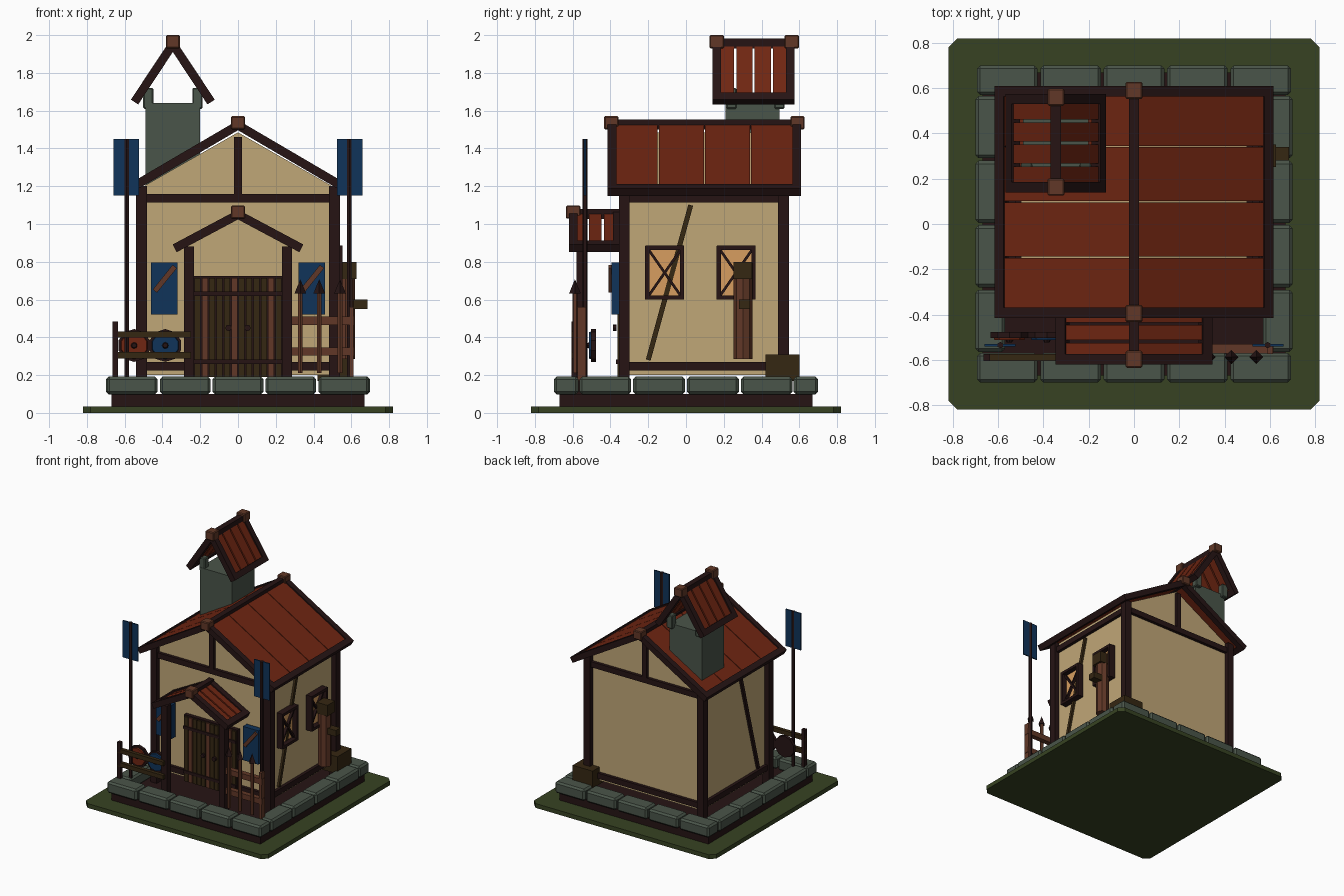
import bpy, bmesh, math
from mathutils import Vector, Matrix

if "Cube" in bpy.data.objects:
    bpy.data.objects.remove(bpy.data.objects["Cube"])


def mat(name, r, g, b):
    m = bpy.data.materials.new(name)
    m.diffuse_color = (r, g, b, 1)
    m.use_nodes = True
    m.node_tree.nodes["Principled BSDF"].inputs["Base Color"].default_value = m.diffuse_color
    return m


TAN = mat("plaster tan", 0.53, 0.385, 0.185)
DARK = mat("dark timber", 0.019, 0.007, 0.007)
RED = mat("roof red", 0.16, 0.019, 0.006)
STONE = mat("grey stone", 0.068, 0.09, 0.067)
GREEN = mat("grass green", 0.038, 0.055, 0.016)
BLUE = mat("banner blue", 0.005, 0.033, 0.10)
GLOW = mat("window amber", 0.68, 0.34, 0.115)
BROWN = mat("warm brown", 0.12, 0.039, 0.02)
OLIVE = mat("olive brown", 0.036, 0.02, 0.006)


def finish(name, bm, m, bevel=0):
    bmesh.ops.recalc_face_normals(bm, faces=bm.faces)
    me = bpy.data.meshes.new(name)
    bm.to_mesh(me)
    bm.free()
    me.materials.append(m)
    ob = bpy.data.objects.new(name, me)
    bpy.context.collection.objects.link(ob)
    if bevel:
        md = ob.modifiers.new("bevel", 'BEVEL')
        md.width = bevel
        md.segments = 1
    return ob


def box(name, m, x0, x1, y0, y1, z0, z1, bevel=0):
    bm = bmesh.new()
    bmesh.ops.create_cube(bm, size=1, matrix=Matrix.LocRotScale(
        ((x0 + x1) / 2, (y0 + y1) / 2, (z0 + z1) / 2), None, (x1 - x0, y1 - y0, z1 - z0)))
    return finish(name, bm, m, bevel)


def beam(name, m, p, q, side, w, h):
    """Box from p to q, w wide along the side axis and h thick across it."""
    p, q, s = Vector(p), Vector(q), Vector(side)
    d = (q - p).normalized()
    t = d.cross(s)
    rot = Matrix((d, s, t)).transposed().to_4x4()
    bm = bmesh.new()
    bmesh.ops.create_cube(bm, size=1, matrix=Matrix.Translation((p + q) / 2) @ rot
                          @ Matrix.Diagonal(((q - p).length, w, h, 1)))
    return finish(name, bm, m)


def cone(name, m, loc, r1, r2, depth, n, axis='Z'):
    rot = Matrix.Rotation(math.pi / 2, 4, 'X') if axis == 'Y' else Matrix()
    bm = bmesh.new()
    bmesh.ops.create_cone(bm, cap_ends=True, segments=n, radius1=r1, radius2=r2, depth=depth,
                          matrix=Matrix.Translation(loc) @ rot)
    return finish(name, bm, m)


def prism(name, m, pts, y0, y1):
    bm = bmesh.new()
    f = bm.faces.new([bm.verts.new((x, y0, z)) for x, z in pts])
    ext = bmesh.ops.extrude_face_region(bm, geom=[f])
    bmesh.ops.translate(bm, vec=(0, y1 - y0, 0),
                        verts=[v for v in ext['geom'] if isinstance(v, bmesh.types.BMVert)])
    return finish(name, bm, m)


def roof(name, cx, half, zt, ze, y0, y1, n, gap, caps, b=0.046):
    """Gabled roof: planks, rafters, eave beams, ridge beam and ridge end blocks."""
    Y, i = (0, 1, 0), b / 2
    step = (y1 - y0 - 2 * i) / n
    for s in (-1, 1):
        top, low = (cx, zt), (cx + s * half, ze)
        for k in range(n):
            y = y0 + i + step * (k + 0.5)
            beam(name + "_planks", RED, (top[0], y, top[1]), (low[0], y, low[1]), Y, step - gap, 0.026)
        for y in (y0 + i, y1 - i):
            beam(name + "_rafter", DARK, (top[0], y, top[1]), (low[0], y, low[1]), Y, b, b)
        d = Vector((s * half, 0, ze - zt)).normalized()
        beam(name + "_eave", DARK, (low[0], y0, low[1]), (low[0], y1, low[1]), d, b, b)
    box(name + "_ridge", DARK, cx - i, cx + i, y0, y1, zt - i, zt + i + 0.006)
    for y in caps:
        box(name + "_ridge_block", BROWN, cx - 0.037, cx + 0.037, y - 0.038, y + 0.038,
            zt - 0.022, zt + 0.048, 0.006)


# ground and foundation
g = prism("ground", GREEN, [(-0.82, -0.78), (-0.78, -0.82), (0.78, -0.82), (0.82, -0.78),
                            (0.82, 0.78), (0.78, 0.82), (-0.78, 0.82), (-0.82, 0.78)], 0, -0.035)
g.data.transform(Matrix.Rotation(math.pi / 2, 4, 'X'))
for v in g.data.vertices:
    v.co.z = abs(v.co.z)
box("foundation", DARK, -0.67, 0.67, -0.67, 0.67, 0.035, 0.1)
for k in range(5):
    x = -0.56 + 0.28 * k
    for s in (-1, 1):
        box("foundation_stone", STONE, x - 0.134, x + 0.134, s * 0.635 - 0.065, s * 0.635 + 0.065, 0.098, 0.192, 0.014)
        if k < 4:
            y = -0.4275 + 0.285 * k
            box("foundation_stone", STONE, s * 0.635 - 0.065, s * 0.635 + 0.065, y - 0.137, y + 0.137, 0.098, 0.192, 0.014)

# house body and timber frame
prism("house_walls", TAN, [(-0.5, 0.2), (0.5, 0.2), (0.5, 1.2), (0, 1.485), (-0.5, 1.2)], -0.32, 0.51)
for s in (-1, 1):
    for y in (-0.327, 0.516):
        box("corner_post", DARK, s * 0.511 - 0.029, s * 0.511 + 0.029, y - 0.029, y + 0.029, 0.1, 1.2)
    for z in (0.225, 1.115):
        box("side_beam", DARK, s * 0.505 - 0.02, s * 0.505 + 0.02, -0.32, 0.51, z, z + 0.045)
    beam("side_brace", OLIVE if s > 0 else DARK, (s * 0.502, -0.2, 0.28), (s * 0.502, 0.025, 1.1), (1, 0, 0), 0.03, 0.026)
for y in (-0.325, 0.515):
    for z in (0.225, 1.115):
        box("end_beam", DARK, -0.5, 0.5, y - 0.02, y + 0.02, z, z + 0.045)
    box("gable_post", DARK, -0.02, 0.02, y - 0.02, y + 0.02, 1.15, 1.46)

# roofs: house, porch, chimney
roof("house_roof", 0, 0.585, 1.523, 1.18, -0.415, 0.61, 4, 0.006, (-0.395, 0.59))
roof("porch_roof", 0, 0.315, 1.05, 0.882, -0.62, -0.34, 3, 0.012, (-0.597,))
roof("chimney_roof", -0.345, 0.19, 1.952, 1.665, 0.14, 0.575, 4, 0.012, (0.163, 0.56))

# chimney with corner stones
box("chimney", STONE, -0.49, -0.2, 0.21, 0.495, 1.15, 1.64)
for x in (-0.475, -0.215):
    for y in (0.24, 0.495):
        box("chimney_corner", STONE, x - 0.027, x + 0.027, y - 0.027, y + 0.027, 1.61, 1.72, 0.006)

# porch posts and double door
for s in (-1, 1):
    box("porch_post", DARK, s * 0.26 - 0.026, s * 0.26 + 0.026, -0.58, -0.525, 0.1, 0.88)
    cone("door_knob", DARK, (s * 0.05, -0.377, 0.45), 0.017, 0.017, 0.02, 8, 'Y')
box("door_back", DARK, -0.24, 0.24, -0.35, -0.31, 0.19, 0.725)
for k in range(12):
    x = -0.2145 + 0.039 * k
    box("door_plank", BROWN if k in (1, 5, 10) else OLIVE, x - 0.016, x + 0.016, -0.362, -0.34, 0.19, 0.715)
for z in (0.27, 0.63):
    box("door_strap", DARK, -0.235, 0.235, -0.37, -0.355, z - 0.012, z + 0.012)

# front shutters with a diagonal bar, flags on poles
for s in (-1, 1):
    box("shutter", BLUE, s * 0.39 - 0.07, s * 0.39 + 0.07, -0.395, -0.345, 0.52, 0.795)
    x = s * 0.39
    beam("shutter_bar", BROWN, (x - 0.05, -0.4, 0.645), (x + 0.055, -0.4, 0.775), (0, 1, 0), 0.02, 0.028)
    cone("flag_pole", DARK, (s * 0.59, -0.535, 0.775), 0.014, 0.014, 1.35, 6)
    box("flag", BLUE, s * 0.592 - 0.068, s * 0.592 + 0.068, -0.54, -0.53, 1.15, 1.45)

# side windows
for y in (-0.113, 0.265):
    h, v, z = 0.102, 0.142, 0.742
    box("window_pane", GLOW, 0.49, 0.512, y - h, y + h, z - v, z + v)
    for s in (-1, 1):
        box("window_frame", DARK, 0.495, 0.552, y + s * (h - 0.01) - 0.011, y + s * (h - 0.01) + 0.011, z - v, z + v)
        box("window_frame", DARK, 0.495, 0.552, y - h, y + h, z + s * (v - 0.01) - 0.011, z + s * (v - 0.01) + 0.011)
        beam("window_cross", DARK, (0.52, y - h + 0.01, z - s * (v - 0.01)), (0.52, y + h - 0.01, z + s * (v - 0.01)), (1, 0, 0), 0.025, 0.014)

# water pump and corner crate
cone("pump_column", BROWN, (0.57, 0.302, 0.54), 0.05, 0.05, 0.51, 8)
box("pump_cap", OLIVE, 0.53, 0.628, 0.252, 0.35, 0.71, 0.8)
box("pump_spout", OLIVE, 0.6, 0.685, 0.28, 0.34, 0.55, 0.6)
box("crate", OLIVE, 0.42, 0.6, 0.42, 0.6, 0.17, 0.31)

# left railing with two round shields
box("rail_post", DARK, -0.665, -0.635, -0.605, -0.575, 0.17, 0.485)
for z in (0.305, 0.415):
    box("rail", OLIVE, -0.665, -0.25, -0.605, -0.575, z - 0.017, z + 0.017)
for x, m in ((-0.55, RED), (-0.385, BLUE)):
    cone("shield_rim", DARK, (x, -0.49, 0.357), 0.087, 0.087, 0.025, 10, 'Y')
    cone("shield_face", m, (x, -0.503, 0.357), 0.076, 0.07, 0.02, 10, 'Y')
    cone("shield_boss", DARK, (x, -0.515, 0.357), 0.02, 0.012, 0.015, 8, 'Y')

# right fence with spears
for z in (0.325, 0.487):
    box("fence_rail", BROWN, 0.285, 0.615, -0.572, -0.53, z - 0.022, z + 0.022)
for x in (0.33, 0.43, 0.54):
    cone("spear_shaft", BROWN, (x, -0.588, 0.425), 0.014, 0.014, 0.43, 6)
    cone("spear_tip", DARK, (x, -0.588, 0.67), 0.031, 0, 0.075, 4)
box("fence_post", BROWN, 0.59, 0.612, -0.575, -0.53, 0.17, 0.56)
